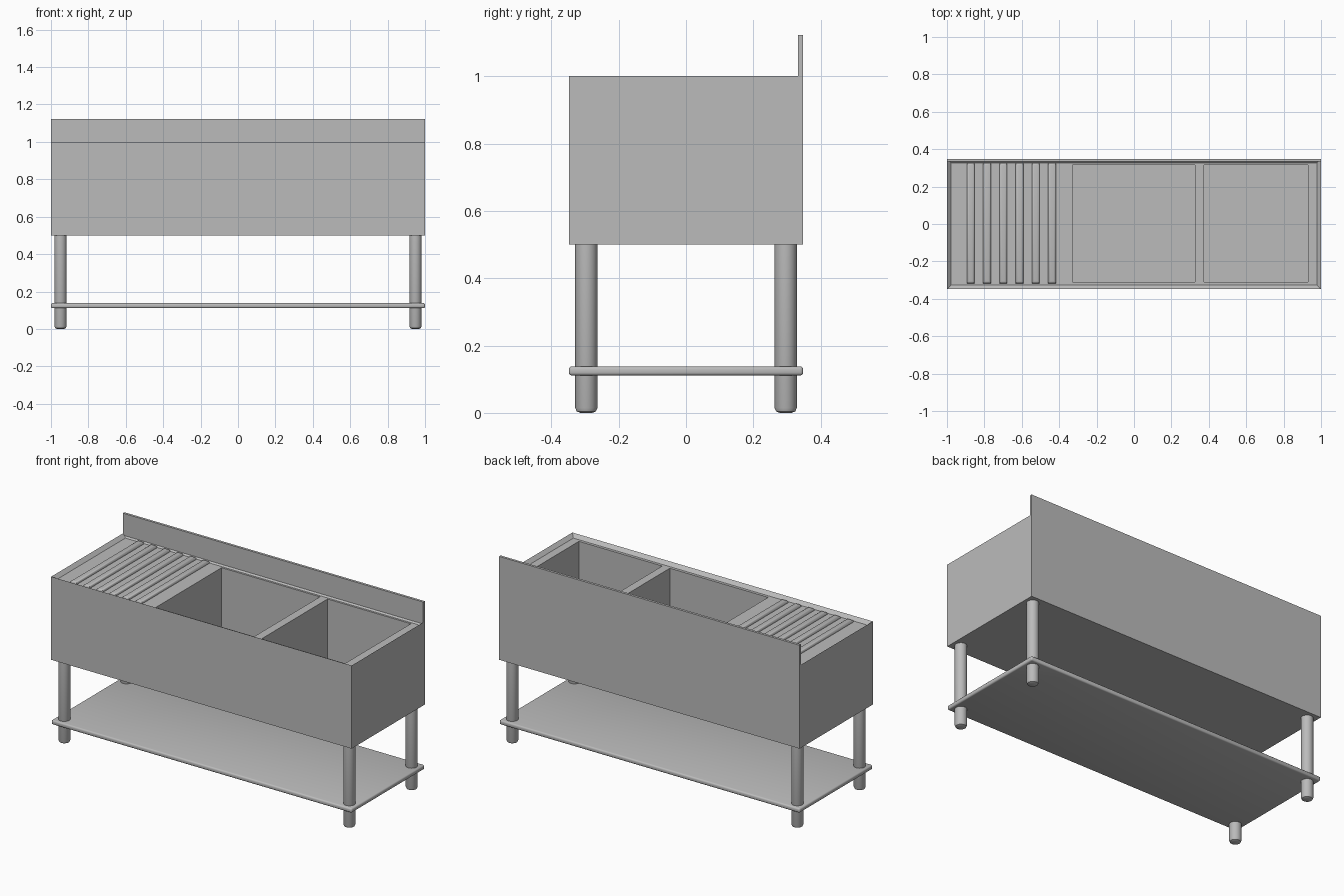
import bpy, bmesh, math
from mathutils import Matrix, Vector

if "Cube" in bpy.data.objects:
    bpy.data.objects.remove(bpy.data.objects["Cube"], do_unlink=True)

steel = bpy.data.materials.new("brushed_steel")
steel.use_nodes = True
steel.diffuse_color = (0.5, 0.5, 0.5, 1)
steel.node_tree.nodes["Principled BSDF"].inputs["Base Color"].default_value = (0.5, 0.5, 0.5, 1)

HALF_X, HALF_Y = 1.0, 0.348
DECK = 0.98


def box_mesh(lo, hi):
    bm = bmesh.new()
    lo, hi = Vector(lo), Vector(hi)
    bmesh.ops.create_cube(bm, size=1, matrix=Matrix.Translation((lo + hi) / 2) @ Matrix.Diagonal((*(hi - lo), 1)))
    return bm


def finish(name, bm, smooth=False):
    mesh = bpy.data.meshes.new(name)
    bmesh.ops.recalc_face_normals(bm, faces=bm.faces)
    bm.to_mesh(mesh)
    bm.free()
    mesh.materials.append(steel)
    ob = bpy.data.objects.new(name, mesh)
    bpy.context.collection.objects.link(ob)
    if smooth:
        bpy.ops.object.select_all(action='DESELECT')
        ob.select_set(True)
        bpy.context.view_layer.objects.active = ob
        bpy.ops.object.shade_smooth_by_angle(angle=math.radians(40))
    return ob


# Sink body: box with a sloped rim and sunken deck
bm = box_mesh((-HALF_X, -HALF_Y, 0.5), (HALF_X, HALF_Y, 1.0))
bm.normal_update()
top = [f for f in bm.faces if f.normal.z > 0.9]
bmesh.ops.inset_region(bm, faces=top, thickness=0.03, depth=0)
for v in top[0].verts:
    v.co.z = DECK

# Cut the deck along the basin edges, then sink the two basins
basins = [(-0.33, 0.325), (0.375, 0.93)]
front, back = -0.31, 0.315
cuts = [((x, 0, 0), (1, 0, 0)) for pair in basins for x in pair]
cuts += [((0, y, 0), (0, 1, 0)) for y in (front, back)]
for point, normal in cuts:
    bmesh.ops.bisect_plane(bm, geom=bm.verts[:] + bm.edges[:] + bm.faces[:],
                           plane_co=point, plane_no=normal, dist=1e-5)
bm.normal_update()


def in_basin(face):
    c = face.calc_center_median()
    return (abs(c.z - DECK) < 0.001 and front < c.y < back
            and any(a < c.x < b for a, b in basins))


floors = bmesh.ops.extrude_discrete_faces(bm, faces=[f for f in bm.faces if in_basin(f)])["faces"]
for f in floors:
    for v in f.verts:
        v.co.z = 0.52
finish("sink_body", bm)

# Upright splash panel along the back edge
finish("backsplash", box_mesh((-HALF_X, 0.333, 0.99), (HALF_X, HALF_Y, 1.122)))

# Raised draining ridges
for i in range(6):
    x = -0.873 + 0.087 * i
    bm = box_mesh((x - 0.021, -0.317, DECK - 0.015), (x + 0.021, 0.325, DECK + 0.014))
    edges = [e for e in bm.edges if all(v.co.z > DECK for v in e.verts)]
    bmesh.ops.bevel(bm, geom=edges, offset=0.012, segments=3, profile=0.5, affect='EDGES')
    finish(f"drain_ridge_{i + 1}", bm, True)

# Lower shelf with rounded edges
bm = box_mesh((-HALF_X, -HALF_Y, 0.111), (HALF_X, HALF_Y, 0.138))
bmesh.ops.bevel(bm, geom=bm.edges[:], offset=0.009, segments=3, profile=0.5, affect='EDGES')
finish("lower_shelf", bm, True)

# Round legs with chamfered feet
for side, sx in (("right", -1), ("left", 1)):
    for end, sy in (("front", -1), ("back", 1)):
        bm = bmesh.new()
        bmesh.ops.create_cone(bm, cap_ends=True, segments=32, radius1=0.033, radius2=0.033, depth=0.505,
                              matrix=Matrix.Translation((sx * 0.949, sy * 0.296, 0.2525)))
        rim = [e for e in bm.edges if all(v.co.z < 0.01 for v in e.verts)]
        bmesh.ops.bevel(bm, geom=rim, offset=0.015, segments=2, profile=0.5, affect='EDGES')
        finish(f"{end}_{side}_leg", bm, True)
